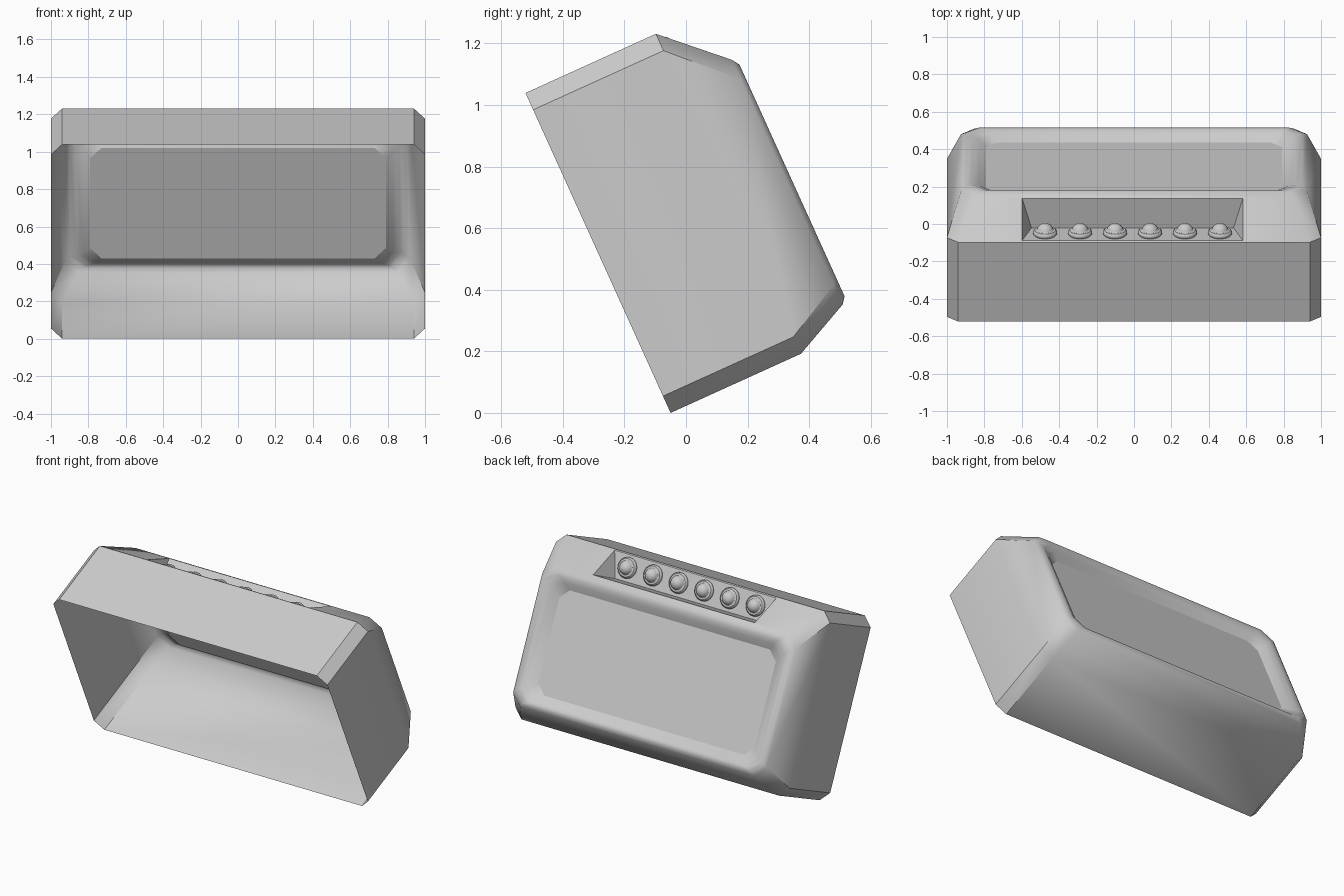
import bpy
import bmesh
import math
from mathutils import Vector

cube = bpy.data.objects.get("Cube")
if cube:
    bpy.data.objects.remove(cube, do_unlink=True)

TILT = math.radians(24.4)
HEIGHT = 1.141

grey = bpy.data.materials.new("plain_grey")
grey.use_nodes = True
grey.diffuse_color = (0.6, 0.6, 0.6, 1)
grey.node_tree.nodes["Principled BSDF"].inputs["Base Color"].default_value = (0.6, 0.6, 0.6, 1)


def finish(bm, name, angle=None, offset=(0, 0, 0)):
    """Turn a bmesh built upright (x, depth, height) into a leaning object."""
    bmesh.ops.translate(bm, verts=bm.verts, vec=offset)
    mesh = bpy.data.meshes.new(name)
    bm.to_mesh(mesh)
    bm.free()
    mesh.materials.append(grey)
    obj = bpy.data.objects.new(name, mesh)
    bpy.context.collection.objects.link(obj)
    obj.rotation_euler.x = TILT
    obj.location.y = -0.05
    if angle:
        bpy.ops.object.select_all(action="DESELECT")
        obj.select_set(True)
        bpy.context.view_layer.objects.active = obj
        bpy.ops.object.shade_smooth_by_angle(angle=math.radians(angle))
    return obj


def loop(bm, depth, x, low, high, c):
    """Rectangle with cut corners; its top edge runs from point 4 to point 5."""
    pts = [(c - x, low), (x - c, low), (x, low + c), (x, high - c),
           (x - c, high), (c - x, high), (-x, high - c), (-x, low + c)]
    return [bm.verts.new((px, depth, pz)) for px, pz in pts]


# Casing: open box, tapered shoulder, rounded rim and sunken bezel
bm = bmesh.new()
sections = [
    (0, 1.0, 0, HEIGHT, 0.06),
    (0.465, 1.0, 0, HEIGHT, 0.06),
    (0.655, 0.925, 0.09, 0.962, 0.07),
    (0.671, 0.90, 0.112, 0.938, 0.07),
    (0.668, 0.865, 0.13, 0.91, 0.07),
    (0.65, 0.83, 0.15, 0.88, 0.065),
    (0.62, 0.79, 0.19, 0.84, 0.06),
]
loops = [loop(bm, *s) for s in sections]
for k, (a, b) in enumerate(zip(loops, loops[1:])):
    for i in range(8):
        j = (i + 1) % 8
        if k == 1 and i == 4:
            continue  # the control notch fills this face
        bm.faces.new((a[i], b[i], b[j], a[j]))

# Control notch cut into the top shoulder
ridge_r, ridge_l = loops[1][4], loops[1][5]
rim_r, rim_l = loops[2][4], loops[2][5]
CENTRE = -0.008


def on_slope(t, x):
    p = ridge_r.co.lerp(rim_r.co, t)
    return bm.verts.new((CENTRE + x, p.y, p.z))


back_r, back_l = on_slope(0.04, 0.59), on_slope(0.04, -0.59)
lip_r, lip_l = on_slope(0.95, 0.59), on_slope(0.95, -0.59)
wall_depth, floor_height = back_r.co.y, lip_r.co.z
base_r, base_l = [bm.verts.new((CENTRE + s * 0.54, wall_depth, floor_height)) for s in (1, -1)]
for face in [(ridge_r, back_r, back_l, ridge_l), (back_r, ridge_r, rim_r, lip_r),
             (ridge_l, back_l, lip_l, rim_l), (lip_r, rim_r, rim_l, lip_l),
             (back_r, base_r, base_l, back_l), (base_r, lip_r, lip_l, base_l),
             (back_r, lip_r, base_r), (back_l, base_l, lip_l)]:
    bm.faces.new(face)
bmesh.ops.recalc_face_normals(bm, faces=bm.faces)
bm.faces.ensure_lookup_table()
if bm.faces[0].normal.z > 0:  # the first face is the underside
    bmesh.ops.reverse_faces(bm, faces=bm.faces)
finish(bm, "casing", 40)

# Screen panel
bm = bmesh.new()
bm.faces.new(list(reversed(loop(bm, *sections[-1]))))
finish(bm, "screen")

# Row of push buttons: flanged ring with a domed cap
dome = [(0.045 * math.cos(a), 0.018 + 0.045 * math.sin(a))
        for a in [math.radians(d) for d in range(12, 91, 13)]]
profile = [(0.06, 0), (0.065, 0.008), (0.064, 0.018), (0.056, 0.026), (0.046, 0.026)] + dome
for n in range(6):
    bm = bmesh.new()
    verts = [bm.verts.new((r, h, 0)) for r, h in profile]
    edges = [bm.edges.new(pair) for pair in zip(verts, verts[1:])]
    bmesh.ops.spin(bm, geom=verts + edges, cent=Vector(), axis=(0, 1, 0),
                   angle=math.tau, steps=24, use_duplicate=False)
    bmesh.ops.remove_doubles(bm, verts=bm.verts, dist=0.0005)
    bmesh.ops.recalc_face_normals(bm, faces=bm.faces)
    if max(bm.faces, key=lambda f: f.calc_center_median().y).normal.y < 0:
        bmesh.ops.reverse_faces(bm, faces=bm.faces)
    x = CENTRE + (n - 2.5) * 0.187
    finish(bm, f"button_{n + 1}", 45, (x, wall_depth, 1.055))
